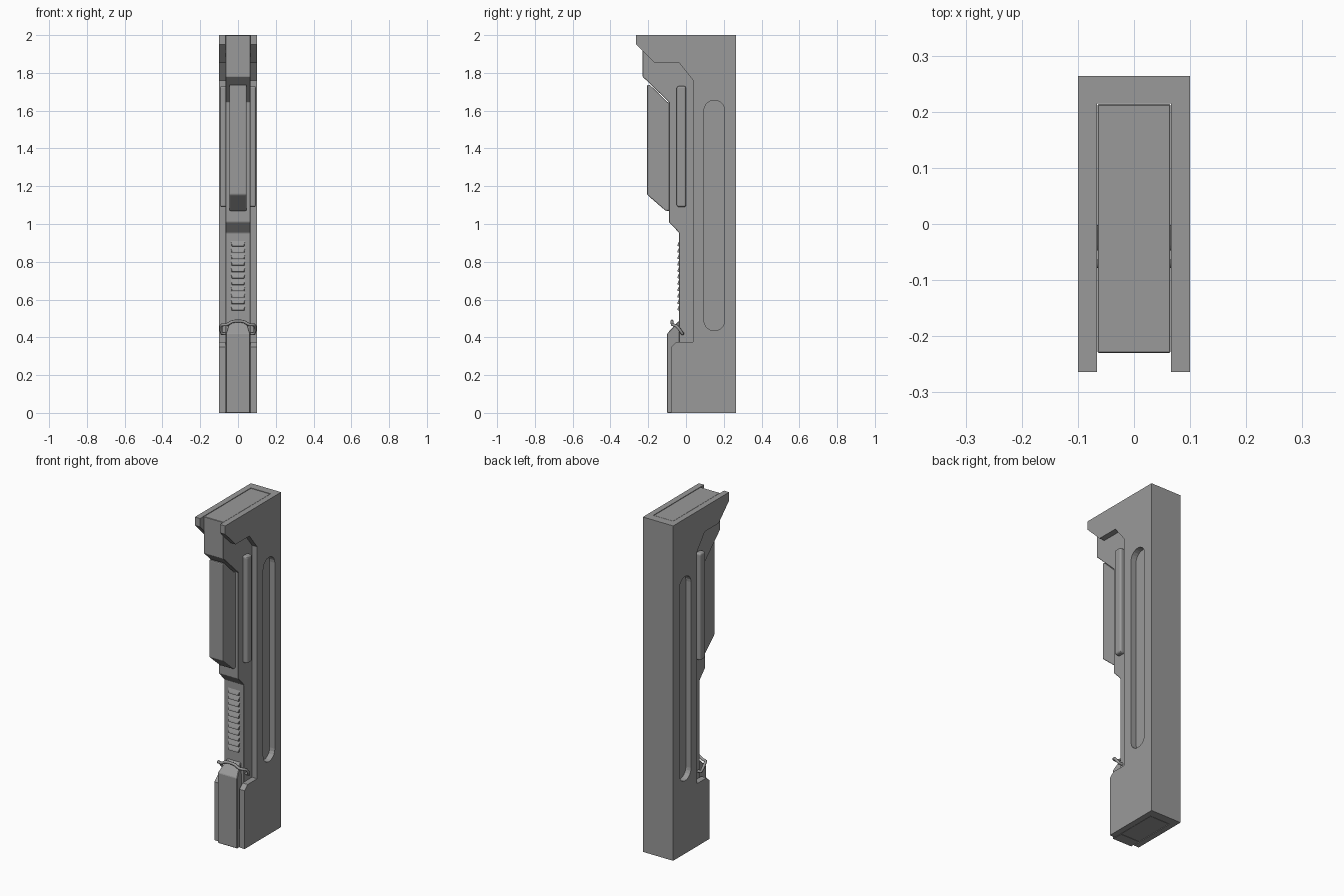
import bpy, bmesh, math

if "Cube" in bpy.data.objects:
    bpy.data.objects.remove(bpy.data.objects["Cube"])

# Dark grey finish shared by all parts
grey = bpy.data.materials.new("dark_grey")
grey.diffuse_color = (0.32, 0.32, 0.32, 1)
grey.use_nodes = True
grey.node_tree.nodes["Principled BSDF"].inputs["Base Color"].default_value = grey.diffuse_color


def prism(name, pts, x0, x1, bevel=0.0, segments=1):
    """Extrude a (y, z) profile along x."""
    bm = bmesh.new()
    face = bm.faces.new([bm.verts.new((x0, y, z)) for y, z in pts])
    ext = bmesh.ops.extrude_face_region(bm, geom=[face])
    for v in ext["geom"]:
        if isinstance(v, bmesh.types.BMVert):
            v.co.x = x1
    bmesh.ops.recalc_face_normals(bm, faces=bm.faces[:])
    mesh = bpy.data.meshes.new(name)
    bm.to_mesh(mesh)
    bm.free()
    mesh.materials.append(grey)
    ob = bpy.data.objects.new(name, mesh)
    bpy.context.collection.objects.link(ob)
    if bevel:
        m = ob.modifiers.new("Bevel", 'BEVEL')
        m.width, m.segments = bevel, segments
        m.limit_method, m.angle_limit = 'ANGLE', math.radians(30)
    return ob


def stadium(y0, y1, z0, z1, n=10):
    """Rounded-end slot outline."""
    r, c = (y1 - y0) / 2, (y0 + y1) / 2
    top = [(c + r * math.cos(math.pi * i / n), z1 - r + r * math.sin(math.pi * i / n)) for i in range(n + 1)]
    bottom = [(c - r * math.cos(math.pi * i / n), z0 + r - r * math.sin(math.pi * i / n)) for i in range(n + 1)]
    return top + bottom


def cut(ob, cutter):
    cutter.hide_render = True
    cutter.hide_viewport = True
    m = ob.modifiers.new("Cut", 'BOOLEAN')
    m.operation, m.object, m.solver = 'DIFFERENCE', cutter, 'EXACT'


# Outer U-shaped shell with long side slots
shell = prism("outer_shell", [
    (0.264, 0), (0.264, 2), (-0.264, 2), (-0.264, 1.95), (-0.165, 1.852), (-0.035, 1.852),
    (0.038, 1.76), (0.038, 0.375), (-0.052, 0.375), (-0.08, 0.348), (-0.08, 0)], -0.1, 0.1)
cut(shell, prism("channel_cutter", [(-0.5, -0.5), (0.215, -0.5), (0.215, 2.5), (-0.5, 2.5)], -0.066, 0.066))
cut(shell, prism("slot_cutter", stadium(0.095, 0.205, 0.435, 1.655), -0.2, 0.2))

# Inner body held in the channel
prism("inner_body", [
    (0.2135, 0.001), (0.2135, 1.999), (-0.23, 1.999), (-0.23, 1.78), (-0.09, 1.645),
    (-0.09, 1.01), (-0.036, 0.953), (-0.036, 0.001)], -0.065, 0.065, 0.002)

# Lower front cover with a sloped, narrowed top
cover = prism("lower_cover", [
    (-0.03, 0), (-0.1, 0), (-0.1, 0.42), (-0.04, 0.485), (-0.03, 0.485)], -0.0645, 0.0645, 0.003)
for v in cover.data.vertices:
    if v.co.z > 0.45:
        v.co.x *= 0.68

# Raised front block
prism("front_block", [
    (-0.206, 1.155), (-0.206, 1.737), (-0.192, 1.737), (-0.096, 1.643), (-0.085, 1.643),
    (-0.085, 1.07), (-0.108, 1.07)], -0.046, 0.046, 0.006, 2)

# Raised side strips
for side, label in ((1, "right"), (-1, "left")):
    prism("side_strip_" + label, [(-0.049, 1.09), (0, 1.09), (0, 1.73), (-0.049, 1.73)],
          side * 0.06, side * 0.095, 0.011, 3)

# Grip ribs: wedge section with cropped corners
for i in range(11):
    z = 0.55 + i * 0.034
    rib = prism("grip_rib_%02d" % (i + 1), [(-0.03, z), (-0.038, z - 0.008), (-0.046, z - 0.006),
                (-0.044, z + 0.002), (-0.036, z + 0.021), (-0.03, z + 0.021)], -0.04, 0.04)
    for v in rib.data.vertices:
        if v.co.y < -0.037:
            v.co.x *= 0.8

# Bent wire clip above the lower cover
half = [(0.066, -0.018, 0.42), (0.086, -0.02, 0.42), (0.09, -0.03, 0.436), (0.09, -0.05, 0.46),
        (0.085, -0.066, 0.466), (0.06, -0.072, 0.467), (0.048, -0.073, 0.473), (0.034, -0.074, 0.482),
        (0.015, -0.074, 0.486)]
path = half + [(-x, y, z) for x, y, z in reversed(half)]
curve = bpy.data.curves.new("wire_clip", 'CURVE')
curve.dimensions = '3D'
curve.bevel_depth, curve.bevel_resolution, curve.use_fill_caps = 0.008, 2, True
spline = curve.splines.new('POLY')
spline.points.add(len(path) - 1)
for p, co in zip(spline.points, path):
    p.co = (*co, 1)
curve.materials.append(grey)
clip = bpy.data.objects.new("wire_clip", curve)
bpy.context.collection.objects.link(clip)
bpy.context.view_layer.objects.active = clip
clip.select_set(True)
bpy.ops.object.convert(target='MESH')
bpy.ops.object.shade_smooth_by_angle(angle=math.radians(50))
